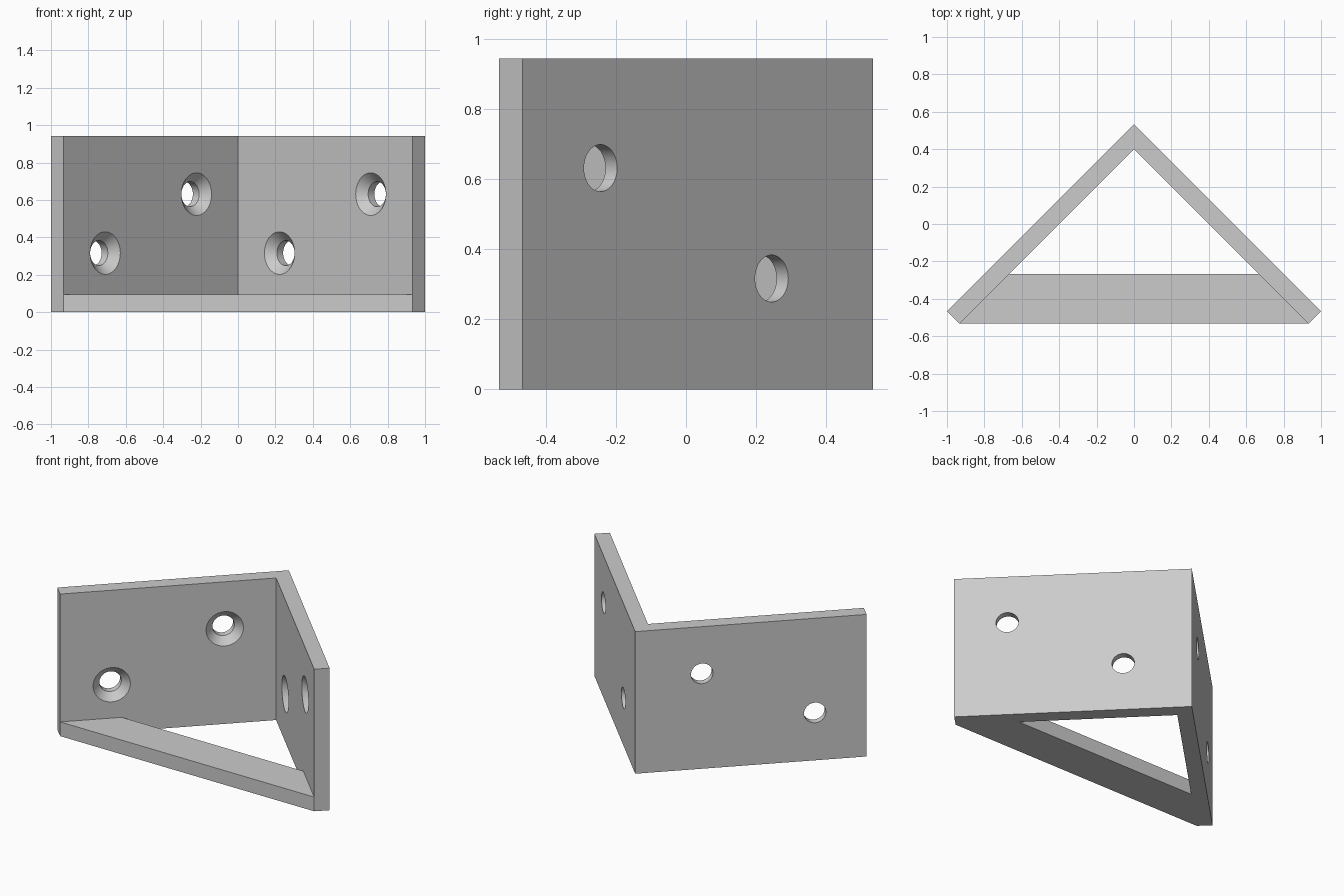
import bpy, bmesh, math
from mathutils import Matrix, Vector

cube = bpy.data.objects.get("Cube")
if cube:
    bpy.data.objects.remove(cube, do_unlink=True)

HEIGHT = 0.943
THICK = 0.0943
BACK, FRONT = 0.533, -0.533
INNER = BACK - THICK * math.sqrt(2)   # inner corner of the two plates
SEGMENTS = 64

grey = bpy.data.materials.new("light grey")
grey.use_nodes = True
COLOUR = (0.6, 0.6, 0.6, 1)
grey.diffuse_color = COLOUR
grey.node_tree.nodes["Principled BSDF"].inputs["Base Color"].default_value = COLOUR


def finish(name, bm):
    bmesh.ops.recalc_face_normals(bm, faces=bm.faces)
    mesh = bpy.data.meshes.new(name)
    bm.to_mesh(mesh)
    bm.free()
    mesh.materials.append(grey)
    obj = bpy.data.objects.new(name, mesh)
    bpy.context.collection.objects.link(obj)
    return obj


def prism(name, outline, height):
    bm = bmesh.new()
    face = bm.faces.new([bm.verts.new((x, y, 0)) for x, y in outline])
    top = bmesh.ops.extrude_face_region(bm, geom=[face])["geom"]
    bmesh.ops.translate(bm, vec=(0, 0, height),
                        verts=[v for v in top if isinstance(v, bmesh.types.BMVert)])
    return finish(name, bm)


def lathe(name, profile, matrix):
    """Solid of revolution about local z from (radius, depth) pairs."""
    bm = bmesh.new()
    rings = []
    for r, z in profile:
        angles = [math.tau * i / SEGMENTS for i in range(SEGMENTS)]
        rings.append([bm.verts.new(matrix @ Vector((r * math.cos(a), r * math.sin(a), z)))
                      for a in angles])
    for a, b in zip(rings, rings[1:]):
        for i in range(SEGMENTS):
            j = (i + 1) % SEGMENTS
            bm.faces.new((a[i], a[j], b[j], b[i]))
    bm.faces.new(rings[0])
    bm.faces.new(rings[-1])
    return finish(name, bm)


def combine(target, tool, operation):
    mod = target.modifiers.new(operation.lower(), 'BOOLEAN')
    mod.operation = operation
    mod.solver = 'EXACT'
    mod.object = tool
    bpy.context.view_layer.objects.active = target
    bpy.ops.object.modifier_apply(modifier=mod.name)
    bpy.data.objects.remove(tool, do_unlink=True)


# Two upright plates meeting at a right angle
tip = INNER - FRONT
bracket = prism("corner_bracket",
                [(0, BACK), (-1, BACK - 1), (-tip, FRONT), (0, INNER),
                 (tip, FRONT), (1, BACK - 1)], HEIGHT)

# Flat brace across the front, its ends sunk into the plates
brace = prism("front_brace", [(-tip, FRONT), (tip, FRONT), (0.72, -0.267), (-0.72, -0.267)], THICK)
combine(bracket, brace, 'UNION')

# Countersunk screw holes, staggered in height on each plate
EXTRA = 0.02
SINK = [(0.114 + EXTRA, -EXTRA), (0.067, 0.047), (0.067, THICK + EXTRA)]
for side, x, z in ((1, 0.222, 0.316), (1, 0.71, 0.631), (-1, 0.71, 0.316), (-1, 0.222, 0.631)):
    aim = Vector((side, 1, 0)).to_track_quat('Z', 'Y').to_matrix().to_4x4()
    place = Matrix.Translation((side * x, INNER - x, z)) @ aim
    combine(bracket, lathe("screw_hole_cutter", SINK, place), 'DIFFERENCE')

# Smooth hole walls with sharp plate edges
bpy.ops.object.select_all(action='DESELECT')
bracket.select_set(True)
bpy.context.view_layer.objects.active = bracket
bpy.ops.object.shade_smooth_by_angle(angle=math.radians(30))
